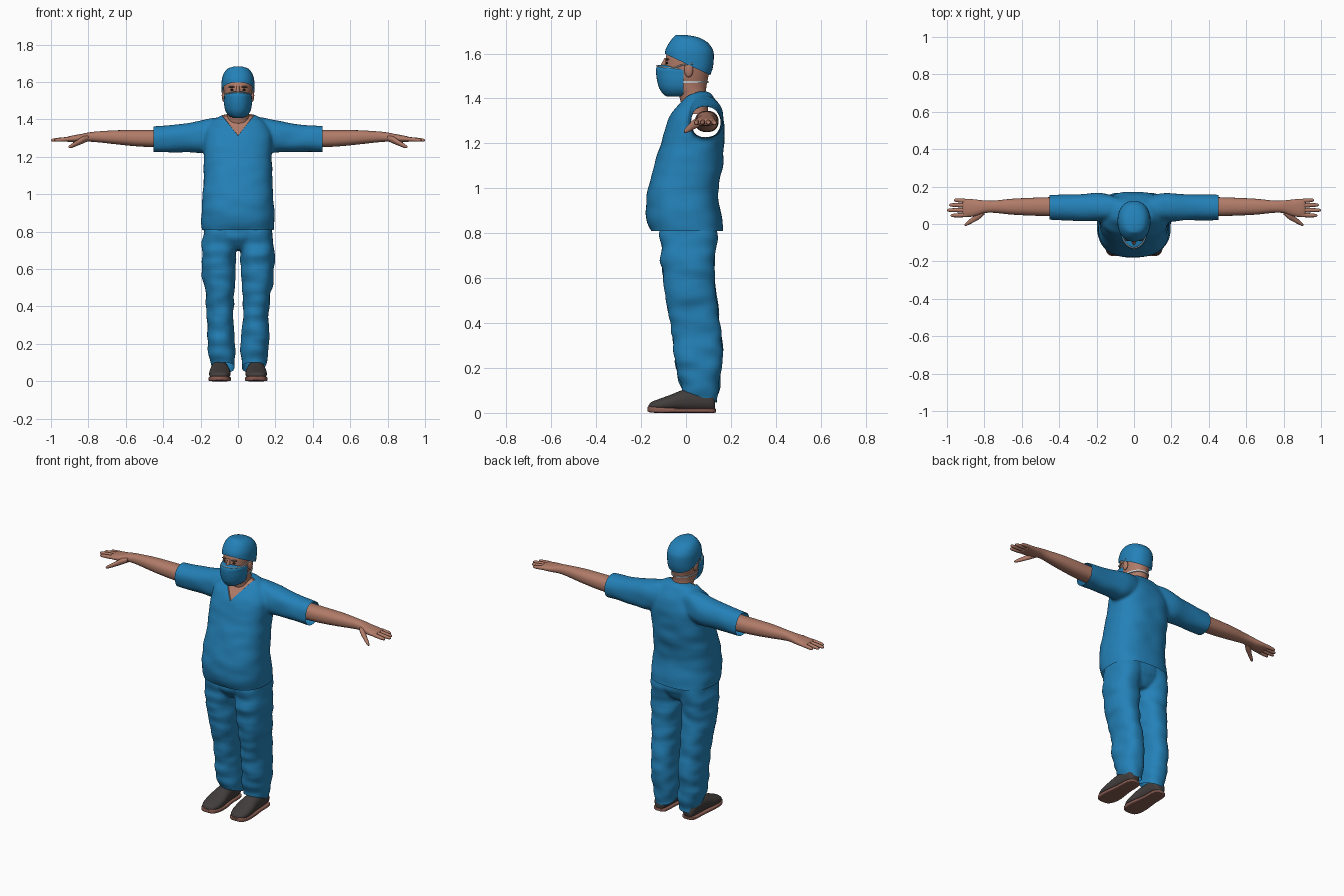
import bpy, bmesh, math
from mathutils import Vector, noise

if "Cube" in bpy.data.objects:
    bpy.data.objects.remove(bpy.data.objects["Cube"])


def material(name, rgb):
    m = bpy.data.materials.new(name)
    m.diffuse_color = (*rgb, 1)
    m.use_nodes = True
    m.node_tree.nodes["Principled BSDF"].inputs["Base Color"].default_value = m.diffuse_color
    return m


BLUE = material("scrub blue", (0.017, 0.22, 0.48))
SKIN = material("skin", (0.44, 0.20, 0.14))
SHOE = material("shoe grey", (0.055, 0.047, 0.046))
SOLE = material("sole brown", (0.25, 0.11, 0.085))
WHITE = material("strap white", (0.60, 0.62, 0.64))
DARK = material("eye dark", (0.03, 0.022, 0.018))
BROW = material("brow brown", (0.14, 0.075, 0.05))


def finish(name, bm, mat):
    bmesh.ops.recalc_face_normals(bm, faces=bm.faces)
    me = bpy.data.meshes.new(name)
    bm.to_mesh(me)
    bm.free()
    ob = bpy.data.objects.new(name, me)
    bpy.context.collection.objects.link(ob)
    me.materials.append(mat)
    return ob


def catmull(rings, steps):
    out = []
    for i in range(len(rings) - 1):
        p = [rings[max(0, min(len(rings) - 1, i + k))] for k in (-1, 0, 1, 2)]
        for s in range(steps):
            t = s / steps
            out.append([0.5 * (2 * b + (c - a) * t + (2 * a - 5 * b + 4 * c - d) * t * t
                               + (3 * b - a - 3 * c + d) * t ** 3) for a, b, c, d in zip(*p)])
    return out + [list(rings[-1])]


def loft(name, axis, rings, mat, side=1, p=2.3, n=36, steps=4):
    """Rounded tube: each ring is (position on axis, a0, a1, b0, b1)."""
    bm = bmesh.new()
    loops = []
    for t, a0, a1, b0, b1 in catmull(rings, steps):
        loop = []
        for k in range(n):
            c, s = math.cos(2 * math.pi * k / n), math.sin(2 * math.pi * k / n)
            a = (a0 + a1) / 2 + (a1 - a0) / 2 * math.copysign(abs(c) ** (2 / p), c)
            b = (b0 + b1) / 2 + (b1 - b0) / 2 * math.copysign(abs(s) ** (2 / p), s)
            x, y, z = {"x": (t, a, b), "y": (a, t, b), "z": (a, b, t)}[axis]
            loop.append(bm.verts.new((side * x, y, z)))
        loops.append(loop)
    for l0, l1 in zip(loops, loops[1:]):
        for k in range(n):
            bm.faces.new((l0[k], l0[(k + 1) % n], l1[(k + 1) % n], l1[k]))
    bm.faces.new(loops[0])
    bm.faces.new(loops[-1])
    return finish(name, bm, mat)


def sym(rings):
    """(z, half width, y front, y back) to full rings."""
    return [(z, -w, w, f, b) for z, w, f, b in rings]


def fuse(name, parts, voxel, smooth):
    bpy.ops.object.select_all(action="DESELECT")
    for o in parts:
        o.select_set(True)
    ob = bpy.context.view_layer.objects.active = parts[0]
    bpy.ops.object.join()
    ob.name = name
    m = ob.modifiers.new("remesh", "REMESH")
    m.mode, m.voxel_size = "VOXEL", voxel
    s = ob.modifiers.new("smooth", "SMOOTH")
    s.factor, s.iterations = 0.5, smooth
    for mod in ("remesh", "smooth"):
        bpy.ops.object.modifier_apply(modifier=mod)
    return ob


def edit(ob, cuts=(), wrinkle=0.0, vneck=None):
    """Cloth wrinkles, then trim away the positive side of each plane, then the V neck."""
    bm = bmesh.new()
    bm.from_mesh(ob.data)
    bm.normal_update()
    for v, nrm in [(v, v.normal.copy()) for v in bm.verts]:
        v.co += nrm * wrinkle * noise.noise(Vector((v.co.x * 9, v.co.y * 9, v.co.z * 17)))
    for co, no in cuts:
        bmesh.ops.bisect_plane(bm, geom=bm.verts[:] + bm.edges[:] + bm.faces[:], dist=1e-5,
                               plane_co=co, plane_no=no, clear_outer=True)
    if vneck:
        z0, k = vneck
        for s in (1, -1):
            fs = [f for f in bm.faces if f.calc_center_median().y < 0.06]
            geom = list({e for f in fs for e in f.edges}) + list({v for f in fs for v in f.verts}) + fs
            bmesh.ops.bisect_plane(bm, geom=geom, dist=1e-5, plane_co=(0, 0, z0), plane_no=(-s * k, 0, 1))
        fs = []
        for f in bm.faces:
            c = f.calc_center_median()
            if c.y < 0.045 and c.z - z0 > k * abs(c.x):
                f.material_index = 1
                fs.append(f)
        bmesh.ops.inset_region(bm, faces=fs, thickness=0.003, depth=-0.006, use_even_offset=False)
    bm.to_mesh(ob.data)
    bm.free()


def blob(name, loc, size, mat):
    bm = bmesh.new()
    bmesh.ops.create_uvsphere(bm, u_segments=20, v_segments=12, radius=1)
    for v in bm.verts:
        v.co = Vector((v.co.x * size[0], v.co.y * size[1], v.co.z * size[2])) + Vector(loc)
    return finish(name, bm, mat)


def cord(name, pts, r, mat):
    cu = bpy.data.curves.new(name, "CURVE")
    cu.dimensions, cu.bevel_depth, cu.bevel_resolution = "3D", r, 2
    sp = cu.splines.new("POLY")
    path = catmull(pts, 5)
    sp.points.add(len(path) - 1)
    for q, c in zip(sp.points, path):
        q.co = (*c, 1)
    cu.materials.append(mat)
    bpy.context.collection.objects.link(bpy.data.objects.new(name, cu))


# shirt: torso and short sleeves, trimmed at hem and cuffs
torso = loft("torso", "z", sym([
    (0.77, .19, -.14, .168), (0.81, .193, -.155, .166), (0.84, .195, -.168, .162), (0.90, .195, -.178, .153),
    (0.97, .19, -.174, .145), (1.04, .186, -.158, .152), (1.11, .183, -.139, .163), (1.20, .183, -.112, .171),
    (1.28, .183, -.089, .17), (1.34, .175, -.062, .157), (1.385, .14, -.025, .138), (1.42, .095, .0, .112),
    (1.43, .05, .02, .09)]), BLUE, p=2.5, n=48)
sleeves = [loft("sleeve", "x", [
    (.06, .03, .14, 1.25, 1.41), (.13, .018, .158, 1.235, 1.41), (.19, .012, .167, 1.222, 1.396),
    (.27, .018, .16, 1.226, 1.38), (.36, .02, .157, 1.224, 1.37), (.45, .022, .155, 1.225, 1.362),
    (.49, .022, .155, 1.225, 1.36)], BLUE, s) for s in (1, -1)]
shirt = fuse("shirt", [torso] + sleeves, 0.009, 5)
shirt.data.materials.append(SKIN)
edit(shirt, [((0, 0, .81), (0, 0, -1)), ((.452, 0, 0), (1, 0, 0)), ((-.452, 0, 0), (-1, 0, 0))],
     0.005, (1.313, 1.26))

# trousers: two legs and hips, slanted ankle hems
legs = [loft("leg", "z", [
    (0.0, .03, .14, .0, .13), (.06, .02, .142, -.005, .136), (.10, .014, .15, -.016, .146),
    (.20, .018, .164, -.044, .16), (.30, .023, .166, -.054, .161), (.40, .023, .168, -.07, .152),
    (.50, .02, .18, -.088, .138), (.60, .014, .194, -.102, .127), (.70, .01, .194, -.112, .13),
    (.80, .0, .187, -.115, .14), (.93, .0, .165, -.11, .125)], BLUE, s) for s in (1, -1)]
hips = loft("hips", "z", sym([(.70, .08, -.06, .09), (.74, .16, -.10, .125), (.80, .187, -.115, .14),
                              (.93, .165, -.11, .125)]), BLUE)
trousers = fuse("trousers", legs + [hips], 0.0075, 4)
edit(trousers, [((0, -.01, .098), (0, -.05, -.14))], 0.010)

for s, tag in ((1, "left"), (-1, "right")):
    # forearm and palm
    loft(tag + "_arm", "x", [
        (.36, .04, .145, 1.25, 1.345), (.46, .042, .143, 1.252, 1.343), (.55, .045, .14, 1.257, 1.343),
        (.65, .05, .135, 1.267, 1.342), (.75, .06, .125, 1.278, 1.336), (.80, .058, .126, 1.281, 1.33),
        (.84, .045, .13, 1.278, 1.322), (.88, .038, .134, 1.278, 1.315), (.91, .04, .132, 1.28, 1.308),
        (.918, .05, .122, 1.288, 1.3)], SKIN, s)
    # fingers
    for name, y, dy, tip in (("index", .049, -.004, .98), ("middle", .074, .0, 1.0),
                             ("ring", .099, .003, .988), ("little", .122, .006, .962)):
        rings = []
        for t, r in ((0, .010), (.35, .0115), (.7, .0105), (.93, .008), (1, .003)):
            x, yc, zc = .88 + (tip - .88) * t, y + dy * t, 1.297 - .008 * t
            rings.append((x, yc - r, yc + r, zc - r, zc + r))
        loft(f"{tag}_{name}_finger", "x", rings, SKIN, s, n=14, p=2)
    # thumb
    loft(tag + "_thumb", "x", [
        (.80, .05, .09, 1.285, 1.315), (.83, .024, .07, 1.271, 1.309), (.86, .008, .04, 1.259, 1.289),
        (.885, -.005, .02, 1.249, 1.273), (.90, -.01, .006, 1.246, 1.262), (.906, -.008, -.002, 1.25, 1.256)],
        SKIN, s, n=16, p=2)
    # shoe and sole
    loft(tag + "_shoe", "y", [
        (-.167, .08, .115, .015, .032), (-.155, .06, .138, .01, .048), (-.12, .044, .152, .008, .062),
        (-.07, .04, .154, .008, .08), (-.02, .046, .148, .008, .10), (.03, .05, .145, .008, .108),
        (.09, .054, .14, .008, .105), (.12, .062, .132, .01, .085), (.13, .075, .118, .015, .06)], SHOE, s)
    loft(tag + "_sole", "y", [
        (-.172, .078, .118, .008, .026), (-.158, .056, .142, .002, .029), (-.12, .04, .156, 0, .026),
        (-.06, .038, .156, 0, .022), (.02, .05, .147, 0, .02), (.09, .052, .144, 0, .02),
        (.122, .06, .135, 0, .02), (.133, .08, .115, .002, .018)], SOLE, s, p=5)
    # ear, eye, brow and upper mask strap
    blob(tag + "_ear", (s * .076, .012, 1.527), (.011, .02, .033), SKIN)
    blob(tag + "_eye", (s * .03, -.084, 1.558), (.012, .006, .005), DARK)
    blob(tag + "_brow", (s * .032, -.083, 1.574), (.019, .009, .005), BROW)
    cord(tag + "_upper_strap", [(s * .064, -.06, 1.533), (s * .079, -.02, 1.548), (s * .087, .03, 1.555)],
         .003, WHITE)

# head and neck
loft("head", "z", sym([
    (1.33, .065, .0, .10), (1.38, .062, -.022, .096), (1.42, .059, -.035, .09), (1.445, .061, -.07, .09),
    (1.47, .064, -.085, .094), (1.50, .07, -.093, .10), (1.55, .076, -.094, .112), (1.60, .078, -.085, .112),
    (1.64, .06, -.06, .09)]), SKIN, p=2.1)
loft("nose", "z", [(1.49, -.02, .02, -.115, -.07), (1.52, -.018, .018, -.125, -.07),
                   (1.55, -.011, .011, -.112, -.07), (1.58, -.009, .009, -.095, -.07)], SKIN, p=2)

# surgical cap with slanted rim
cap = loft("cap", "z", sym([
    (1.45, .078, -.085, .10), (1.50, .084, -.088, .108), (1.54, .087, -.092, .12), (1.59, .088, -.094, .124),
    (1.62, .085, -.09, .118), (1.65, .074, -.074, .095), (1.672, .054, -.056, .055), (1.683, .022, -.045, .0)]),
    BLUE, p=2.2)
edit(cap, [((0, -.09, 1.597), (0, -.47, -1))])

# face mask, trimmed at the cheeks
mask = loft("mask", "z", sym([
    (1.408, .02, -.082, .02), (1.418, .046, -.10, .05), (1.445, .067, -.119, .08), (1.48, .074, -.129, .09),
    (1.51, .074, -.133, .09), (1.53, .071, -.133, .07), (1.543, .05, -.129, .03), (1.55, .02, -.122, -.0)]),
    BLUE, p=2.1)
edit(mask, [((0, -.012, 0), (0, 1, 0))])
cord("mask_trim", [(-.069, -.035, 1.532), (-.048, -.098, 1.538), (0, -.13, 1.546),
                   (.048, -.098, 1.538), (.069, -.035, 1.532)], .003, WHITE)
loft("lower_strap", "z", sym([(1.468, .069, -.08, .099), (1.477, .07, -.08, .101)]), WHITE, p=2.1)

# smooth shading with sharp rims
bpy.ops.object.select_all(action="DESELECT")
for o in bpy.context.scene.objects:
    if o.type == "MESH":
        o.select_set(True)
        bpy.context.view_layer.objects.active = o
bpy.ops.object.shade_smooth_by_angle(angle=math.radians(45))
